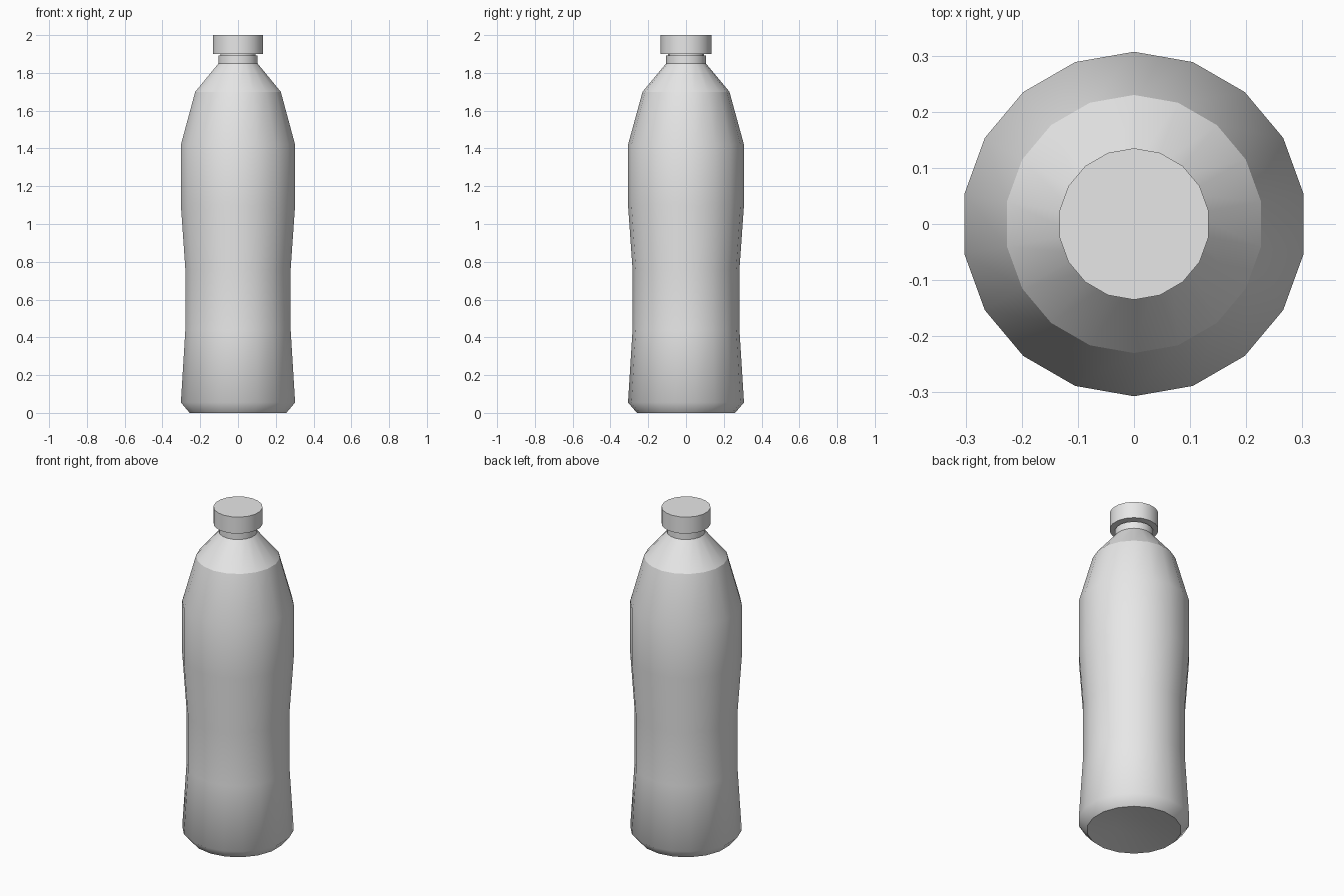
import bpy
import bmesh
from math import cos, sin, pi

SIDES = 18

if "Cube" in bpy.data.objects:
    bpy.data.objects.remove(bpy.data.objects["Cube"], do_unlink=True)

# Plain grey plastic
grey = bpy.data.materials.new("grey_plastic")
grey.use_nodes = True
colour = (0.8, 0.8, 0.8, 1.0)
grey.diffuse_color = colour
grey.node_tree.nodes["Principled BSDF"].inputs["Base Color"].default_value = colour


def lathe(name, profile):
    """Revolve (radius, height, is_crease) rings from the bottom up, closing both ends."""
    bm = bmesh.new()
    rings = []
    for radius, z, crease in profile:
        ring = []
        for i in range(SIDES):
            a = pi / 2 + 2 * pi * i / SIDES
            ring.append(bm.verts.new((radius * cos(a), radius * sin(a), z)))
        rings.append(ring)
    for low, high in zip(rings, rings[1:]):
        for i in range(SIDES):
            j = (i + 1) % SIDES
            bm.faces.new((low[i], low[j], high[j], high[i]))
    bm.faces.new(rings[0][::-1])
    bm.faces.new(rings[-1])
    for face in bm.faces:
        face.smooth = True
    # Crisp shading along the creased rings
    for ring, (_, _, crease) in zip(rings, profile):
        if crease:
            for i in range(SIDES):
                bm.edges.get((ring[i], ring[(i + 1) % SIDES])).smooth = False
    mesh = bpy.data.meshes.new(name)
    bm.to_mesh(mesh)
    bm.free()
    mesh.materials.append(grey)
    obj = bpy.data.objects.new(name, mesh)
    bpy.context.collection.objects.link(obj)
    return obj


# Bottle: dished base, waisted grip, tapered shoulder and neck
lathe("bottle_body", [
    (0.10, 0.025, False),
    (0.26, 0.0, True),
    (0.307, 0.055, False),
    (0.283, 0.44, False),
    (0.283, 0.76, False),
    (0.307, 1.10, False),
    (0.307, 1.42, False),
    (0.23, 1.70, True),
    (0.105, 1.85, True),
    (0.105, 1.893, True),
    (0.095, 1.893, True),
    (0.095, 1.91, True),
])

# Screw cap
lathe("bottle_cap", [
    (0.135, 1.90, True),
    (0.135, 2.0, True),
])
